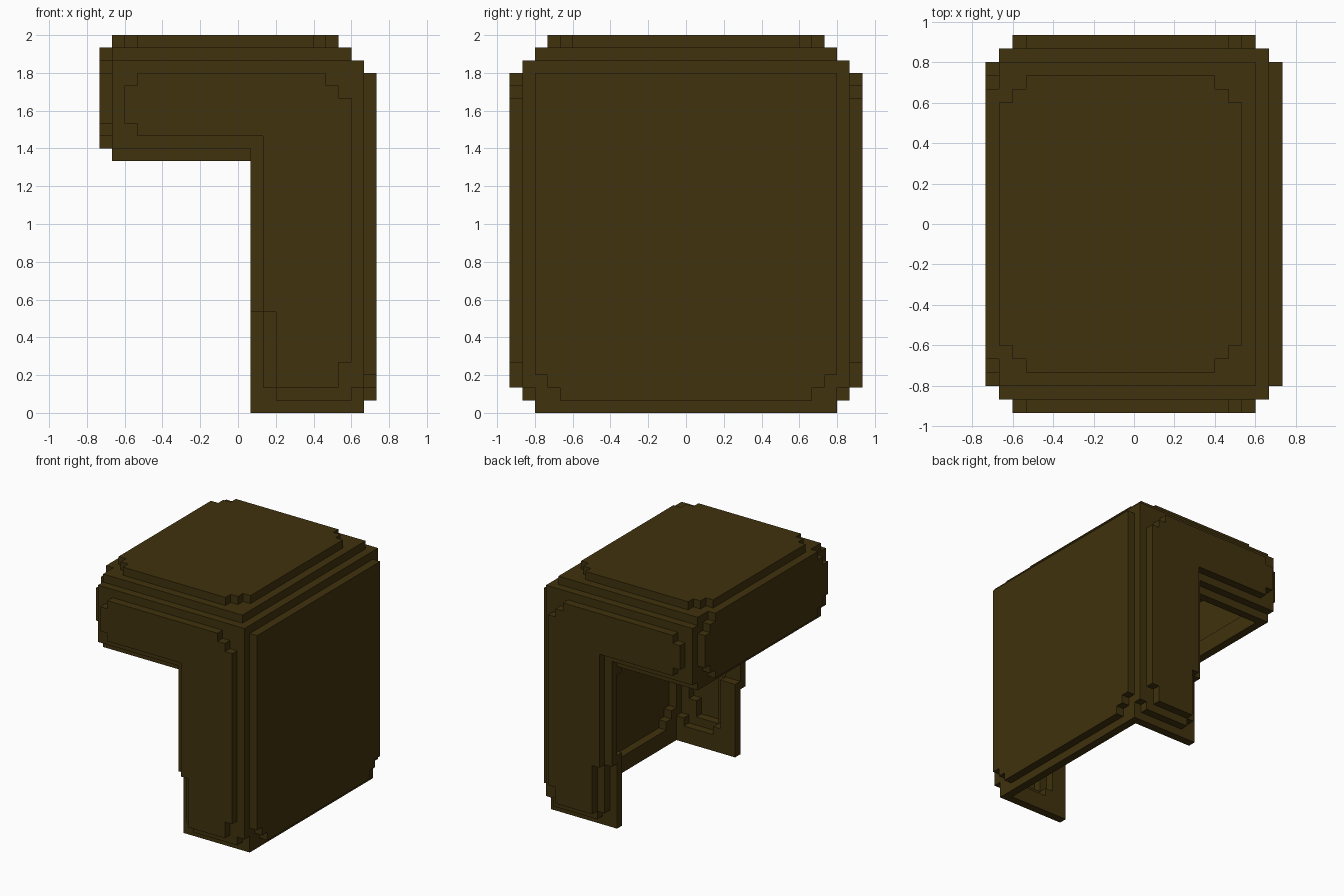
import bpy, bmesh
from itertools import product

if "Cube" in bpy.data.objects:
    bpy.data.objects.remove(bpy.data.objects["Cube"])

U = 1 / 15                      # size of one block
OFFSETS = list(product((-1, 0, 1), repeat=3))

mat = bpy.data.materials.new("dark brown")
mat.diffuse_color = (0.052, 0.032, 0.0044, 1)
mat.use_nodes = True
mat.node_tree.nodes["Principled BSDF"].inputs["Base Color"].default_value = mat.diffuse_color


def solid(x, y, z):
    """True if the block is in the filled hair outline (stepped, rounded edges)."""
    if not (-11 <= x < 11 and -14 <= y < 14 and 0 <= z < 30):
        return False
    if x < 1 and z < 20:                       # open face below the fringe
        return False
    dx, fx, dz = 10 - x, x + 11, 29 - z        # depth from back, face side, top
    dy = min(y + 14, 13 - y)                   # depth from either side
    # stepped long edges
    if dy + dz < 3 or dx + dz < 3 or dx + dy < 2 or fx + dy < 2:
        return False
    if fx + dz < 1 or dx + z < 1 or dy + z < 2:
        return False
    # fringe underside
    if x < 1 and (fx + z - 20 < 1 or dy + z - 20 < 2):
        return False
    # front edge of the side locks
    if z < 22 and x >= 1 and dy + x - 1 < (2 if z < 8 else 1):
        return False
    # notched corners of the top panel
    if dz == 0 and min(fx - 1, dx - 3) + dy - 3 < 2:
        return False
    # notched corners of the side panels
    if dy == 0:
        if dx - 2 + dz - 3 < 2 or fx - 2 + min(dz - 3, z - 22 if x < 1 else 9) < 1:
            return False
        if z < 4 and not 3 <= x < 8:
            return False
    if dy == 1 and z == 1 and not 3 <= x < 9:
        return False
    # notched corners of the back and fringe panels
    if dx == 0 and dy - 2 + z - 1 < 2:
        return False
    if fx == 0 and dy - 2 + min(dz - 1, z - 21) < 2:
        return False
    return True


def filled(x, y, z):
    """Outline continued through the bottom and face openings."""
    z = max(z, 0)
    return solid(1, y, z) if x < 1 and z < 20 else solid(x, y, z)


# One-block-thick shell, open at the face and the bottom
cells = list(product(range(-11, 11), range(-14, 14), range(30)))
full = {c for c in product(range(-12, 12), range(-15, 15), range(-1, 31)) if filled(*c)}
shell = {c for c in cells if solid(*c) and
         any((c[0] + a, c[1] + b, c[2] + d) not in full for a, b, d in OFFSETS)}

# Skin the shell with outward faces
bm = bmesh.new()
verts = {}


def vert(p):
    if p not in verts:
        verts[p] = bm.verts.new([v * U for v in p])
    return verts[p]


for c in shell:
    for axis in range(3):
        for side in (0, 1):
            n = list(c)
            n[axis] += 2 * side - 1
            if tuple(n) in shell:
                continue
            u, w = (axis + 1) % 3, (axis + 2) % 3
            ring = []
            for a, b in ((0, 0), (1, 0), (1, 1), (0, 1)):
                p = list(c)
                p[axis] += side
                p[u] += a
                p[w] += b
                ring.append(vert(tuple(p)))
            bm.faces.new(ring if side else ring[::-1])

# Merge flat areas into large faces
bmesh.ops.dissolve_limit(bm, angle_limit=0.01, verts=bm.verts[:], edges=bm.edges[:])
mesh = bpy.data.meshes.new("hair_shell")
bm.to_mesh(mesh)
bm.free()
mesh.materials.append(mat)
bpy.context.collection.objects.link(bpy.data.objects.new("hair_shell", mesh))
